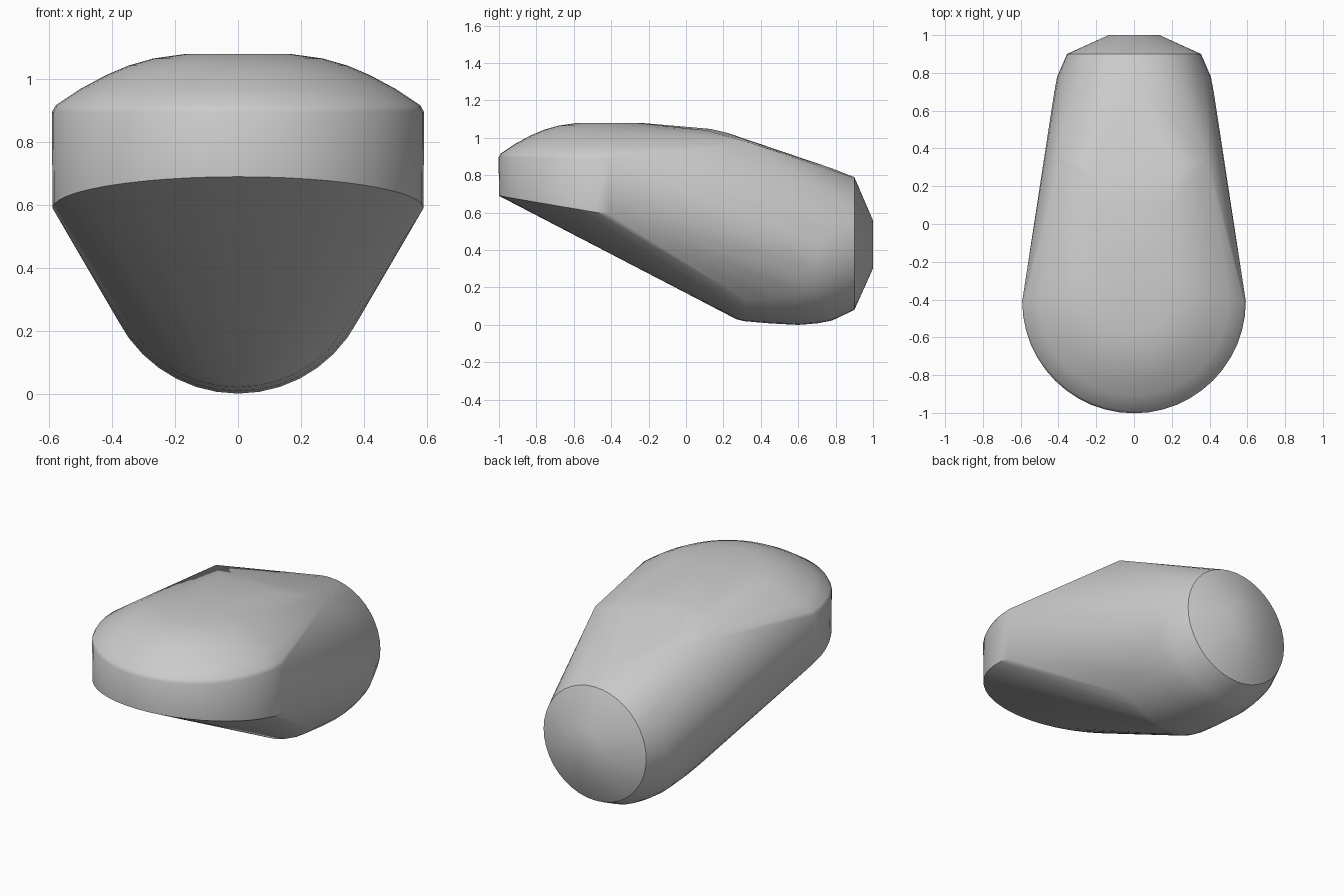
import bpy, bmesh, math

cube = bpy.data.objects.get("Cube")
if cube:
    bpy.data.objects.remove(cube, do_unlink=True)

# Plain grey surface
grey = bpy.data.materials.new("plain_grey")
grey.use_nodes = True
colour = (0.6, 0.6, 0.6, 1)
grey.diffuse_color = colour
grey.node_tree.nodes["Principled BSDF"].inputs["Base Color"].default_value = colour

NOSE_Y = -0.41
bm = bmesh.new()


def nose_ring(radius, height, steps=48, full=False):
    """Arc around the vertical nose axis; height is a function of y."""
    for i in range(steps if full else steps // 2 + 1):
        a = math.pi + math.tau * i / steps
        y = NOSE_Y + radius * math.sin(a)
        bm.verts.new((radius * math.cos(a), y, height(y)))


def tail_ring(y, radius, z=0.435, steps=40):
    """Circle around the lengthwise tail axis."""
    for i in range(steps):
        a = math.tau * i / steps
        bm.verts.new((radius * math.cos(a), y, z + radius * math.sin(a)))


# Rounded nose: slanted lower rim, upright wall, domed top
nose_ring(0.59, lambda y: 0.69 - 0.17 * (y + 1))
nose_ring(0.592, lambda y: 0.895)
nose_ring(0.58, lambda y: 0.917)
for r, z in ((0.5, 0.97), (0.42, 1.013), (0.35, 1.043), (0.27, 1.066), (0.17, 1.08)):
    nose_ring(r, lambda y: z, full=True)

# Flattened back of the top, ending in two shoulder corners
for x, y, z in ((0, 0.13, 1.048), (0.2, 0.1, 1.042), (0, 0.22, 1.027),
                (0, 0.3, 1.0), (0.22, 0.31, 0.993), (0.39, 0.34, 0.975)):
    for side in (-1, 1):
        bm.verts.new((side * x, y, z))

# Round tail: underside bulge, taper, and shallow end cap
for y, r, z in ((0.27, 0.4, 0.43), (0.31, 0.41, 0.43), (0.45, 0.422, 0.43),
                (0.6, 0.43, 0.43), (0.7, 0.422, 0.43), (0.78, 0.407, 0.43),
                (0.9, 0.355, 0.435)):
    tail_ring(y, r, z)
tail_ring(1.0, 0.135, 0.43, steps=10)

# Wrap one convex skin around all the sections
bmesh.ops.remove_doubles(bm, verts=bm.verts, dist=0.0005)
hull = bmesh.ops.convex_hull(bm, input=bm.verts)
spare = {g for g in hull["geom_interior"] + hull["geom_unused"]
         if isinstance(g, bmesh.types.BMVert)}
bmesh.ops.delete(bm, geom=list(spare), context="VERTS")
bmesh.ops.dissolve_limit(bm, angle_limit=0.005, verts=bm.verts, edges=bm.edges)
bmesh.ops.recalc_face_normals(bm, faces=bm.faces)

# Smooth skin, crisp only at the end cap and the lower nose rim
for face in bm.faces:
    face.smooth = True
for edge in bm.edges:
    on_cap = all(abs(v.co.y - 0.9) < 0.001 for v in edge.verts)
    on_rim = all(v.co.y < NOSE_Y + 0.01 and v.co.z < 0.7 for v in edge.verts)
    edge.smooth = not (on_cap or (on_rim and edge.calc_face_angle(0) > 0.5))

mesh = bpy.data.meshes.new("body_shell")
bm.to_mesh(mesh)
bm.free()
mesh.materials.append(grey)
body = bpy.data.objects.new("body_shell", mesh)
bpy.context.collection.objects.link(body)
